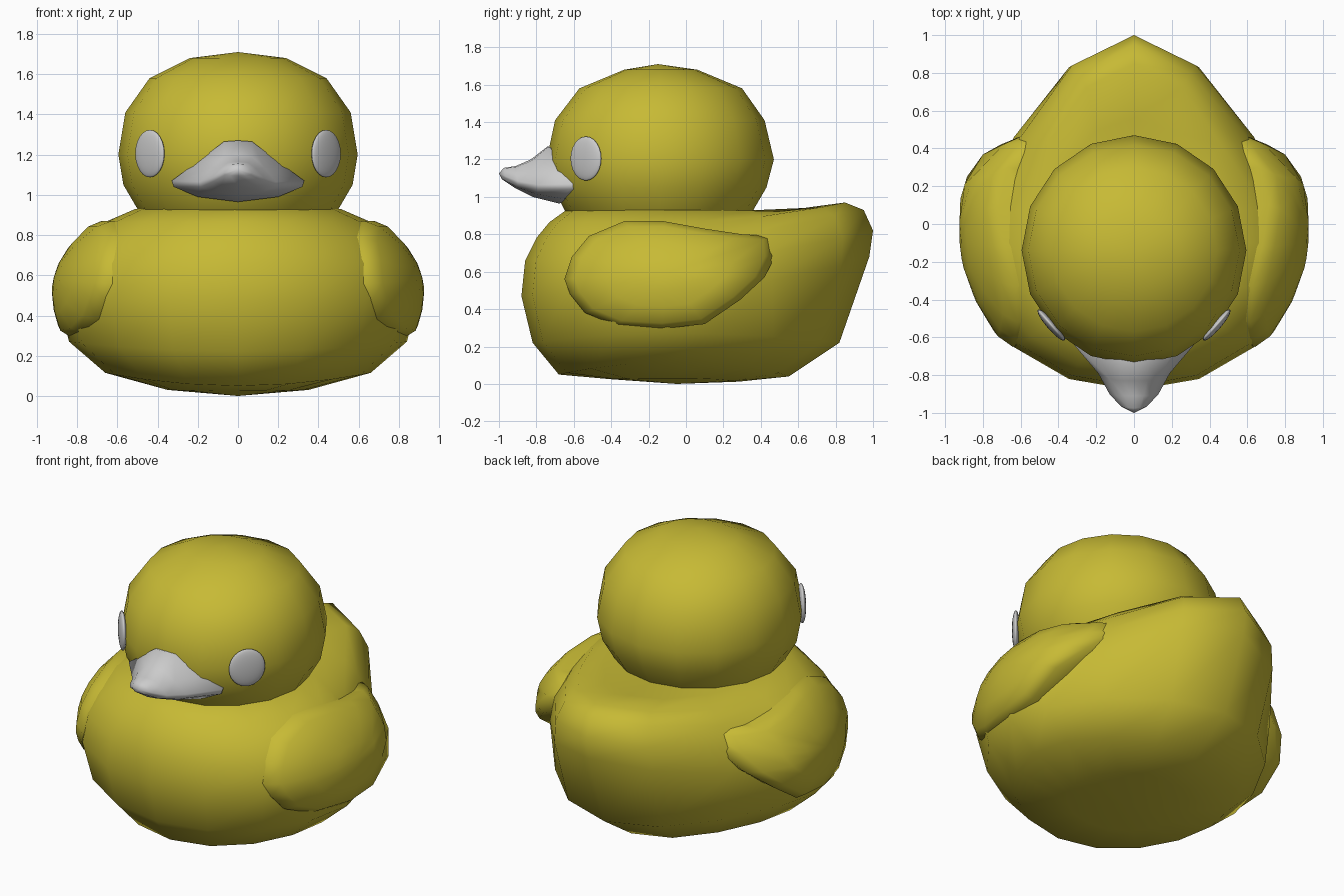
import bpy, bmesh, math

if "Cube" in bpy.data.objects:
    bpy.data.objects.remove(bpy.data.objects["Cube"])

yellow = bpy.data.materials.new("yellow")
yellow.diffuse_color = (0.57, 0.49, 0.035, 1)
yellow.use_nodes = True
yellow.node_tree.nodes["Principled BSDF"].inputs["Base Color"].default_value = yellow.diffuse_color


def loft(name, rings, start, end, mat=None, angle=55):
    """Skin closed rings, closing both ends with fans to a point."""
    bm = bmesh.new()
    vs = [[bm.verts.new(p) for p in r] for r in rings]
    n = len(vs[0])
    a, b = bm.verts.new(start), bm.verts.new(end)
    for i in range(n):
        j = (i + 1) % n
        bm.faces.new((a, vs[0][j], vs[0][i]))
        bm.faces.new((b, vs[-1][i], vs[-1][j]))
        for lo, hi in zip(vs, vs[1:]):
            bm.faces.new((lo[i], lo[j], hi[j], hi[i]))
    bmesh.ops.recalc_face_normals(bm, faces=bm.faces)
    for f in bm.faces:
        f.smooth = True
    me = bpy.data.meshes.new(name)
    bm.to_mesh(me)
    bm.free()
    me.set_sharp_from_angle(angle=math.radians(angle))
    ob = bpy.data.objects.new(name, me)
    bpy.context.collection.objects.link(ob)
    if mat:
        me.materials.append(mat)
    return ob


def egg_ring(w, yf, yb, zs, zf=None, zb=None, yc=-0.1, p=1.0, n=16):
    """Horizontal ring: half width, front and back y, side/front/back height, tail pointedness."""
    zf = zs if zf is None else zf
    zb = zs if zb is None else zb
    pts = []
    for i in range(n):
        t = 2 * math.pi * i / n
        s = math.sin(t)
        if s >= 0:
            y, z = yc + (yb - yc) * s ** p, zs + (zb - zs) * s ** 3.5
        else:
            y, z = yc + (yf - yc) * -s, zs + (zf - zs) * s * s
        pts.append((w * math.cos(t), y, z))
    return pts


# body with raised tail
body = [
    egg_ring(0.35, -0.40, 0.28, 0.03, 0.025, 0.012),
    egg_ring(0.66, -0.68, 0.55, 0.115, 0.05, 0.04, p=1.1),
    egg_ring(0.84, -0.82, 0.82, 0.27, 0.22, 0.22, p=1.4),
    egg_ring(0.90, -0.88, 0.98, 0.50, 0.47, 0.68, p=1.9),
    egg_ring(0.86, -0.86, 1.00, 0.66, 0.66, 0.82, p=2.0),
    egg_ring(0.77, -0.80, 0.95, 0.78, 0.78, 0.93, p=2.0),
    egg_ring(0.66, -0.73, 0.85, 0.865, 0.865, 0.97, p=1.8),
    egg_ring(0.51, -0.64, 0.56, 0.93, 0.93, 0.92, p=1.3),
]
loft("body", body, (0, -0.05, 0.0), (0, -0.1, 0.94), yellow)

# head
head = [egg_ring(w, yf, yb, z, yc=-0.14) for w, yf, yb, z in [
    (0.48, -0.62, 0.34, 0.90), (0.50, -0.65, 0.36, 0.93), (0.57, -0.71, 0.43, 1.05),
    (0.595, -0.745, 0.47, 1.20), (0.56, -0.70, 0.42, 1.41),
    (0.44, -0.57, 0.30, 1.58), (0.24, -0.33, 0.06, 1.68)]]
loft("head", head, (0, -0.14, 0.90), (0, -0.15, 1.71), yellow)

# wings: side outline (y, z) swept over a bulging surface
outline = [(-.65, .56), (-.61, .68), (-.52, .79), (-.33, .87), (-.12, .87), (.10, .83),
           (.30, .80), (.47, .79), (.48, .69), (.42, .57), (.29, .45), (.10, .32),
           (-.13, .295), (-.37, .31), (-.54, .38), (-.62, .48)]


def wing_point(y, z, scale, drop, side):
    y, z = -0.1 + (y + 0.1) * scale, 0.59 + (z - 0.59) * scale
    bend = 0.68 * (y + 0.05) ** 2 if y < -0.05 else 2.4 * max(y, 0) ** 3
    kz = 1.0 if z < 0.52 else 1.7 + max(y, 0)
    x = 0.925 - bend - kz * (z - 0.52) ** 2
    return (side * (x - drop), y, z)


for side, label in ((-1, "left"), (1, "right")):
    rings = [[wing_point(y, z, s, d, side) for y, z in outline]
             for s, d in ((0.94, 0.2), (1, 0.035), (0.9, 0), (0.6, 0), (0.3, 0))]
    loft("wing_" + label, rings, wing_point(-.1, .59, 1, 0.3, side),
         wing_point(-.1, .59, 1, 0, side), yellow)

# beak: half sections (x, y, z) from base to tip, mirrored
sections = [
    [(0, -.74, 1.27), (.07, -.74, 1.265), (.2, -.69, 1.165), (.33, -.625, 1.07),
     (.32, -.625, 1.04), (.2, -.66, .99), (0, -.68, .965)],
    [(0, -.83, 1.2), (.07, -.83, 1.19), (.13, -.82, 1.135), (.19, -.79, 1.065),
     (.185, -.79, 1.04), (.12, -.80, 1.015), (0, -.82, 1.0)],
    [(0, -.91, 1.165), (.05, -.91, 1.16), (.09, -.91, 1.13), (.13, -.9, 1.085),
     (.125, -.9, 1.065), (.08, -.9, 1.05), (0, -.91, 1.045)],
    [(0, -.975, 1.155), (.03, -.972, 1.152), (.055, -.97, 1.135), (.07, -.965, 1.11),
     (.065, -.965, 1.1), (.04, -.98, 1.095), (0, -.985, 1.095)],
]
full = [s + [(-x, y, z) for x, y, z in reversed(s[1:-1])] for s in sections]
inner = [(x * 0.8, y + 0.15, 1.1 + (z - 1.1) * 0.8) for x, y, z in full[0]]
loft("beak", [inner] + full, (0, -0.5, 1.1), (0, -1.0, 1.125), angle=75)

# eyes
for side, label in ((-1, "left"), (1, "right")):
    bpy.ops.mesh.primitive_uv_sphere_add(segments=20, ring_count=12, radius=1,
                                         location=(side * 0.438, -0.535, 1.205),
                                         rotation=(0, 0, side * math.radians(49)))
    eye = bpy.context.object
    eye.name = "eye_" + label
    eye.scale = (0.108, 0.024, 0.118)
    bpy.ops.object.shade_smooth()
